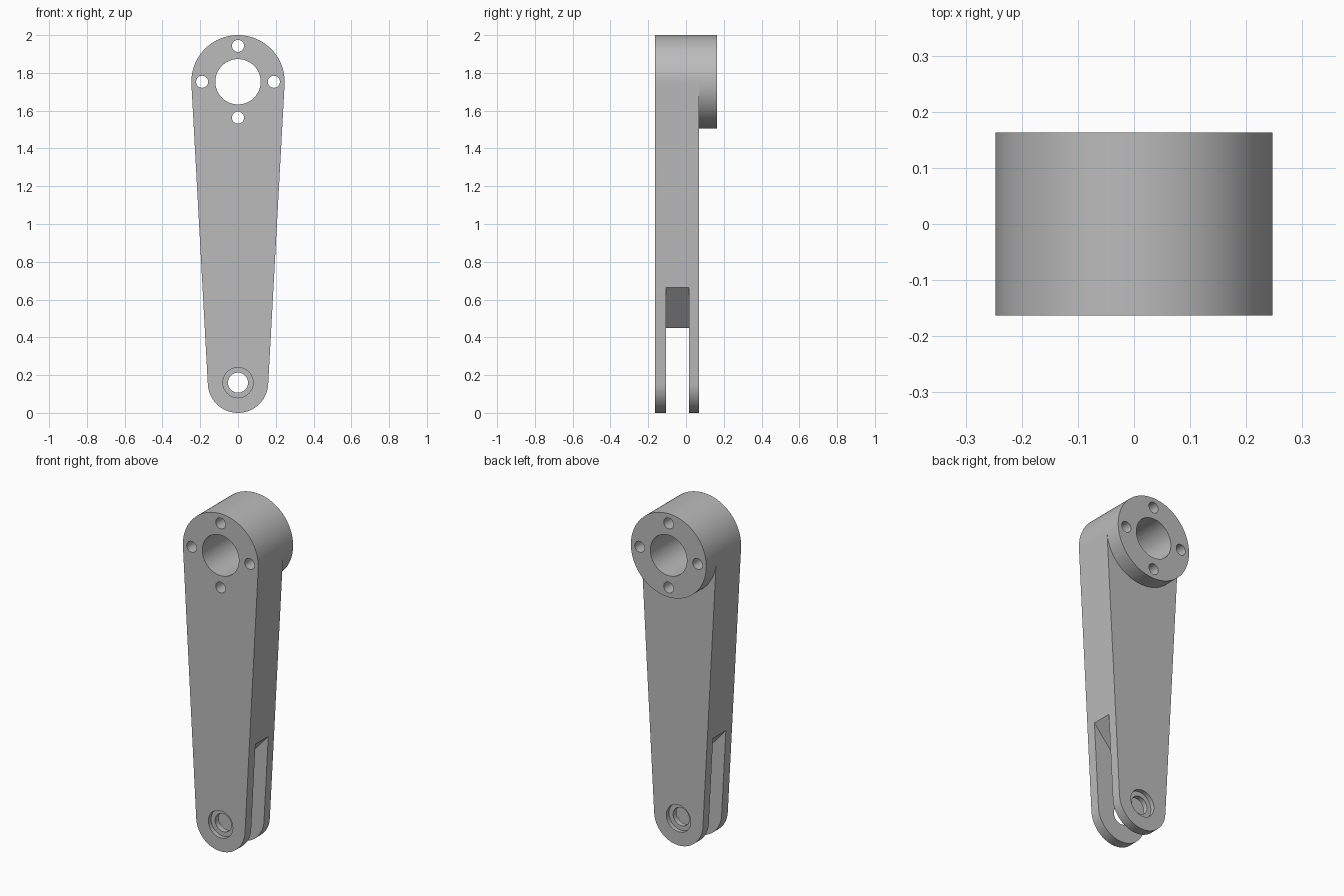
import bpy, bmesh
from math import sin, cos, pi, asin, radians

cube = bpy.data.objects.get("Cube")
if cube:
    bpy.data.objects.remove(cube, do_unlink=True)

# Main dimensions
FRONT, ARM_BACK, HUB_BACK = -0.163, 0.07, 0.163
SLOT_FRONT, SLOT_BACK = -0.105, 0.015
HUB_Z, HUB_R = 1.753, 0.247
PIN_Z, PIN_R = 0.16, 0.16
TILT = asin((HUB_R - PIN_R) / (HUB_Z - PIN_Z))

grey = bpy.data.materials.new("plain grey")
grey.use_nodes = True
colour = (0.5, 0.5, 0.5, 1)
grey.diffuse_color = colour
grey.node_tree.nodes["Principled BSDF"].inputs["Base Color"].default_value = colour


def arc(z, r, start, end, steps):
    return [(r * cos(start + (end - start) * i / steps),
             z + r * sin(start + (end - start) * i / steps)) for i in range(steps + 1)]


def prism(name, outline, y0, y1):
    """Extrude an (x, z) outline from y0 to y1."""
    bm = bmesh.new()
    face = bm.faces.new([bm.verts.new((x, y0, z)) for x, z in outline])
    grown = bmesh.ops.extrude_face_region(bm, geom=[face])["geom"]
    bmesh.ops.translate(bm, vec=(0, y1 - y0, 0),
                        verts=[v for v in grown if isinstance(v, bmesh.types.BMVert)])
    bmesh.ops.recalc_face_normals(bm, faces=bm.faces)
    mesh = bpy.data.meshes.new(name)
    bm.to_mesh(mesh)
    bm.free()
    mesh.materials.append(grey)
    ob = bpy.data.objects.new(name, mesh)
    bpy.context.collection.objects.link(ob)
    return ob


def disc(x, z, r, y0, y1, steps=48):
    outline = [(x + px, pz) for px, pz in arc(z, r, 0, 2 * pi, steps)[:-1]]
    return prism("cutter", outline, y0, y1)


def combine(ob, other, operation):
    mod = ob.modifiers.new("combine", 'BOOLEAN')
    mod.operation, mod.solver, mod.object = operation, 'EXACT', other
    bpy.ops.object.select_all(action='DESELECT')
    bpy.context.view_layer.objects.active = ob
    ob.select_set(True)
    bpy.ops.object.modifier_apply(modifier=mod.name)
    bpy.data.objects.remove(other, do_unlink=True)


# Tapered arm with rounded ends, and the round hub standing out at its back
upper = arc(HUB_Z, HUB_R, -TILT, pi + TILT, 48)
lower = arc(PIN_Z, PIN_R, pi + TILT, 2 * pi - TILT, 40)
arm = prism("lever_arm", upper + lower, FRONT, ARM_BACK)
hub_rest = arc(HUB_Z, HUB_R, pi + TILT, 2 * pi - TILT, 44)[1:-1]
combine(arm, prism("hub", upper + hub_rest, ARM_BACK, HUB_BACK), 'UNION')

# Fork slot, its roof pointing down in the middle
slot = [(-0.3, -0.1), (0.3, -0.1), (0.3, 0.79), (0, 0.45), (-0.3, 0.79)]
combine(arm, prism("cutter", slot, SLOT_FRONT, SLOT_BACK), 'DIFFERENCE')

# Hub bore and four bolt holes
combine(arm, disc(0, HUB_Z, 0.12, -0.3, 0.3, 64), 'DIFFERENCE')
for k in range(4):
    a = k * pi / 2
    combine(arm, disc(0.19 * cos(a), HUB_Z + 0.19 * sin(a), 0.032, -0.3, 0.3, 32), 'DIFFERENCE')

# Pin hole with a shallow counterbore on both cheeks
combine(arm, disc(0, PIN_Z, 0.053, -0.3, 0.3), 'DIFFERENCE')
combine(arm, disc(0, PIN_Z, 0.08, -0.3, FRONT + 0.025), 'DIFFERENCE')
combine(arm, disc(0, PIN_Z, 0.08, ARM_BACK - 0.025, 0.3), 'DIFFERENCE')

bpy.ops.object.shade_smooth_by_angle(angle=radians(30))
